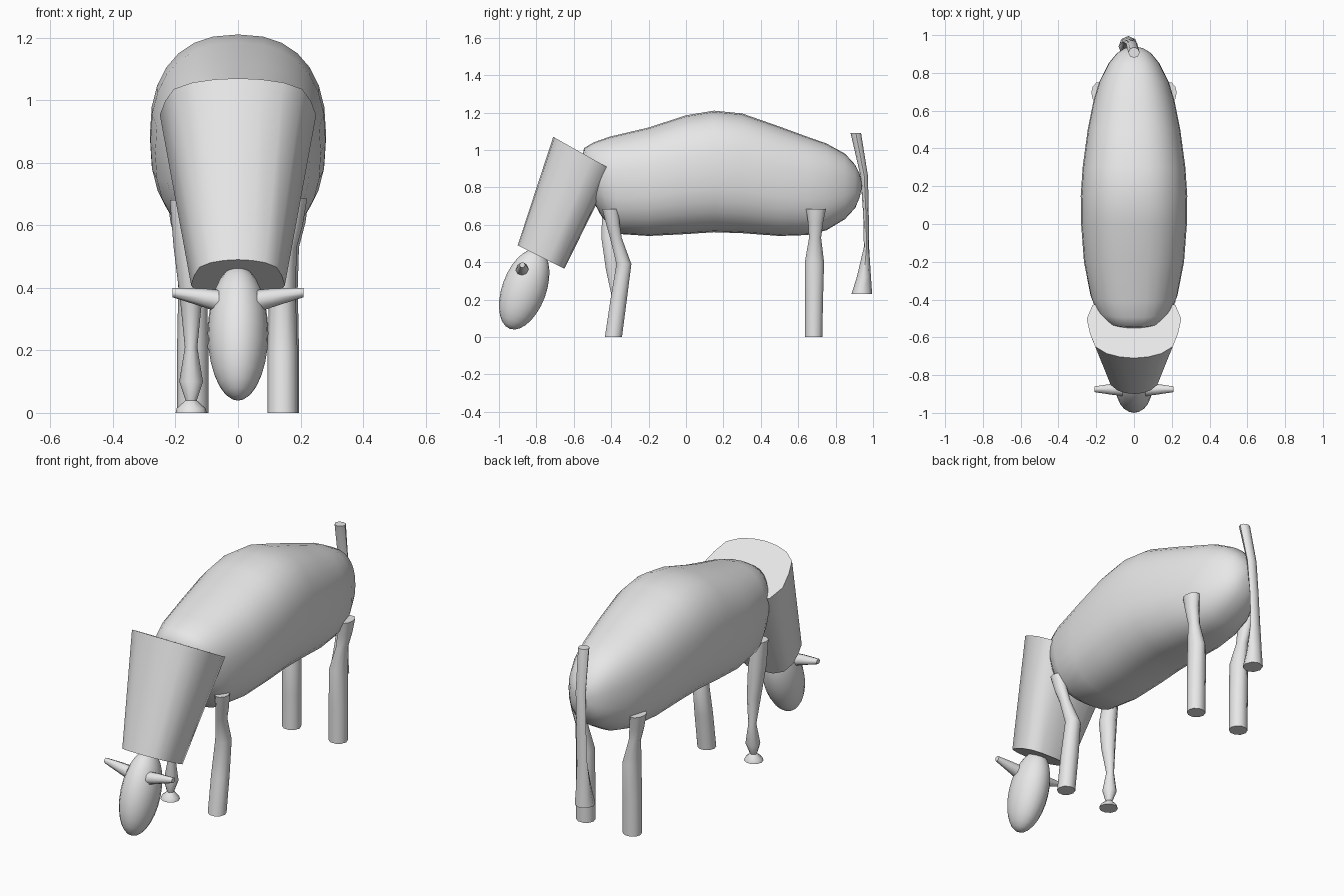
import bpy, bmesh, math
from mathutils import Vector, Matrix

if "Cube" in bpy.data.objects:
    bpy.data.objects.remove(bpy.data.objects["Cube"])

grey = bpy.data.materials.new("light_grey")
grey.use_nodes = True
grey.diffuse_color = (0.8, 0.8, 0.8, 1)
grey.node_tree.nodes["Principled BSDF"].inputs["Base Color"].default_value = (0.8, 0.8, 0.8, 1)


def finish(name, bm, angle=50):
    bmesh.ops.recalc_face_normals(bm, faces=bm.faces)
    mesh = bpy.data.meshes.new(name)
    bm.to_mesh(mesh)
    bm.free()
    mesh.materials.append(grey)
    obj = bpy.data.objects.new(name, mesh)
    bpy.context.collection.objects.link(obj)
    bpy.ops.object.select_all(action='DESELECT')
    obj.select_set(True)
    bpy.context.view_layer.objects.active = obj
    bpy.ops.object.shade_smooth_by_angle(angle=math.radians(angle))
    return obj


def loft(name, rings, angle=50):
    """Skin a list of point rings and cap both ends."""
    bm = bmesh.new()
    loops = [[bm.verts.new(p) for p in ring] for ring in rings]
    n = len(loops[0])
    for a, b in zip(loops, loops[1:]):
        for i in range(n):
            j = (i + 1) % n
            bm.faces.new((a[i], a[j], b[j], b[i]))
    bm.faces.new(loops[0])
    bm.faces.new(loops[-1])
    return finish(name, bm, angle)


def oval(n, power=2.0):
    """Unit superellipse."""
    points = []
    for i in range(n):
        c, s = math.cos(math.tau * i / n), math.sin(math.tau * i / n)
        points.append((math.copysign(abs(c) ** (2 / power), c),
                       math.copysign(abs(s) ** (2 / power), s)))
    return points


def column(name, stations, n=10):
    """Upright limb from (x, y, z, rx, ry) stations."""
    return loft(name, [[(x + rx * u, y + ry * v, z) for u, v in oval(n)]
                       for x, y, z, rx, ry in stations])


# Body: y, bottom, top, half width, forward lean of the section
body = [(-0.545, 0.83, 0.87, 0.02, 0.25), (-0.53, 0.74, 0.95, 0.10, 0.25),
        (-0.50, 0.65, 1.01, 0.16, 0.25), (-0.45, 0.59, 1.04, 0.20, 0.2),
        (-0.38, 0.55, 1.07, 0.23, 0.12), (-0.2, 0.54, 1.12, 0.265, 0),
        (0, 0.55, 1.185, 0.28, 0), (0.15, 0.56, 1.21, 0.282, 0),
        (0.3, 0.555, 1.195, 0.272, 0), (0.5, 0.54, 1.125, 0.245, 0),
        (0.65, 0.545, 1.07, 0.215, 0), (0.75, 0.57, 1.035, 0.185, 0),
        (0.85, 0.63, 0.98, 0.135, 0), (0.905, 0.69, 0.92, 0.09, 0),
        (0.93, 0.75, 0.87, 0.05, 0), (0.938, 0.79, 0.83, 0.015, 0)]
rings = []
for y, low, high, width, lean in body:
    mid, half = (low + high) / 2, (high - low) / 2
    rings.append([(width * u, y - lean * half * v, mid + half * v) for u, v in oval(28, 2.4)])
loft("body", rings, 80)

# Neck: tapered block with a rounded front, tilted forward
half_section = [(0, -1), (0.3, -0.96), (0.58, -0.85), (0.82, -0.62), (0.93, -0.2),
                (1, 0.3), (0.88, 0.75), (0.55, 0.96), (0, 1)]
section = half_section + [(-u, v) for u, v in half_section[-2:0:-1]]


def neck_ring(front, back, width):
    front, back = Vector((0, *front)), Vector((0, *back))
    return [(front + back) / 2 + (back - front) / 2 * v + Vector((width * u, 0, 0))
            for u, v in section]


loft("neck", [neck_ring((-0.71, 1.07), (-0.39, 0.89), 0.25),
              neck_ring((-0.9, 0.49), (-0.65, 0.365), 0.15)])

# Head: tilted ellipsoid
bm = bmesh.new()
bmesh.ops.create_uvsphere(bm, u_segments=20, v_segments=14, radius=1, matrix=(
    Matrix.Translation((0, -0.865, 0.255)) @ Matrix.Rotation(math.radians(-20), 4, 'X')
    @ Matrix.Diagonal((0.097, 0.118, 0.225, 1))))
finish("head", bm, 80)

# Ears and legs, mirrored left and right
for side, word in ((1, "left"), (-1, "right")):
    loft(word + "_ear", [[(side * x, -0.875 + r * u, z + r * v) for u, v in oval(8)]
                         for x, z, r in ((0.06, 0.357, 0.036), (0.11, 0.368, 0.03),
                                         (0.21, 0.385, 0.015))])
    column(word + "_back_leg", [
        (side * x, y, z, rx, ry) for x, y, z, rx, ry in (
            (0.145, 0.683, 0, 0.05, 0.048), (0.145, 0.685, 0.2, 0.05, 0.05),
            (0.145, 0.687, 0.4, 0.046, 0.054), (0.165, 0.69, 0.53, 0.03, 0.034),
            (0.18, 0.693, 0.61, 0.036, 0.042), (0.188, 0.695, 0.685, 0.038, 0.056))])

column("left_front_leg", [
    (0.142, -0.388, 0, 0.048, 0.048), (0.142, -0.36, 0.2, 0.048, 0.046),
    (0.142, -0.332, 0.39, 0.042, 0.042), (0.16, -0.375, 0.53, 0.028, 0.033),
    (0.175, -0.39, 0.6, 0.032, 0.038), (0.185, -0.405, 0.685, 0.036, 0.045)])

# Right front leg pinches to a thin ankle
column("right_front_leg", [
    (-0.15, -0.388, 0, 0.05, 0.048), (-0.15, -0.388, 0.015, 0.046, 0.044),
    (-0.15, -0.385, 0.04, 0.018, 0.018), (-0.15, -0.38, 0.1, 0.038, 0.038),
    (-0.15, -0.375, 0.21, 0.02, 0.022), (-0.15, -0.39, 0.36, 0.035, 0.04),
    (-0.16, -0.405, 0.53, 0.046, 0.05), (-0.18, -0.405, 0.68, 0.038, 0.045)])

# Tail: thin rod flaring at the tip
column("tail", [
    (-0.03, 0.94, 0.23, 0.052, 0.055), (-0.03, 0.951, 0.32, 0.043, 0.038),
    (-0.028, 0.965, 0.48, 0.033, 0.014), (-0.022, 0.962, 0.66, 0.03, 0.015),
    (-0.012, 0.953, 0.86, 0.03, 0.02), (0, 0.908, 1.09, 0.03, 0.028)], 8)
